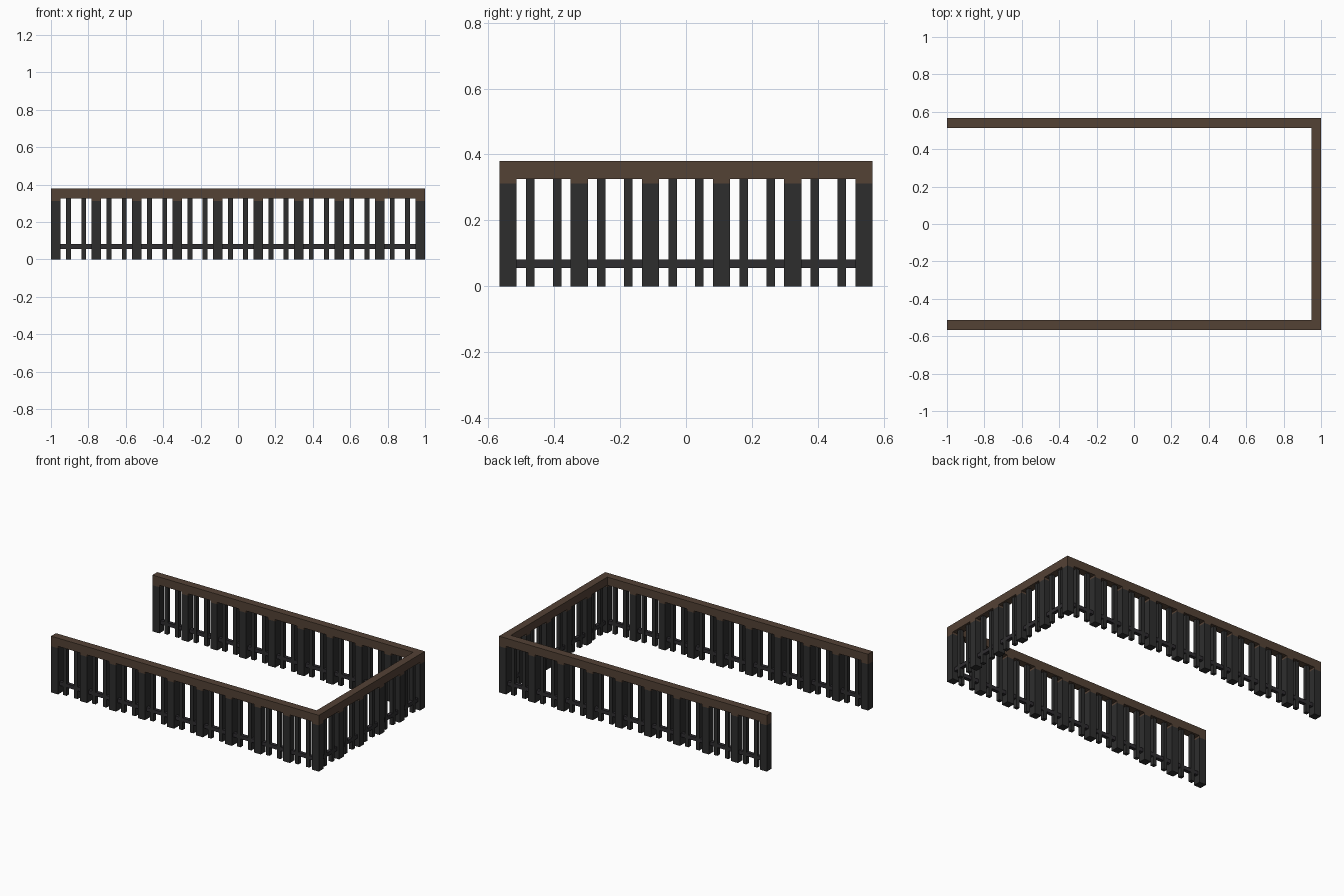
import bpy, bmesh
from mathutils import Vector, Matrix

if "Cube" in bpy.data.objects:
    bpy.data.objects.remove(bpy.data.objects["Cube"])


def material(name, rgb):
    m = bpy.data.materials.new(name)
    m.diffuse_color = (*rgb, 1)
    m.use_nodes = True
    m.node_tree.nodes["Principled BSDF"].inputs["Base Color"].default_value = m.diffuse_color
    return m


BROWN = material("brown_wood", (0.088, 0.054, 0.036))
DARK = material("dark_metal", (0.027, 0.027, 0.027))
PLUM = material("dark_bottom_rail", (0.028, 0.026, 0.030))


def boxes(name, mat, items):
    """One object from a list of (low corner, high corner) boxes."""
    bm = bmesh.new()
    for lo, hi in items:
        lo, hi = Vector(lo), Vector(hi)
        bmesh.ops.create_cube(bm, size=1, matrix=Matrix.Translation((lo + hi) / 2)
                              @ Matrix.Diagonal((*(hi - lo), 1)))
    me = bpy.data.meshes.new(name)
    bm.to_mesh(me)
    bm.free()
    me.materials.append(mat)
    ob = bpy.data.objects.new(name, me)
    bpy.context.collection.objects.link(ob)


def upright(x, y, w, z0, z1):
    h = w / 2
    return (x - h, y - h, z0), (x + h, y + h, z1)


X, Y, W, B = 0.974, 0.54, 0.052, 0.026   # rail centre lines, post and baluster width
TOP, UNDER, CAP = 0.38, 0.325, 0.312

# Post and baluster positions along the three sides
posts, balusters = set(), []


def run(start, end, bays):
    a, b = Vector(start), Vector(end)
    step = (b - a) / bays
    for i in range(bays + 1):
        p = a + step * i
        posts.add((round(p.x, 4), round(p.y, 4)))
        if i < bays:
            for t in (0.311, 0.689):
                q = p + step * t
                balusters.append((q.x, q.y))


run((-X, -Y), (X, -Y), 9)
run((-X, Y), (X, Y), 9)
run((X, -Y), (X, Y), 5)
posts = sorted(posts)

boxes("posts", DARK, [upright(x, y, W, 0, CAP) for x, y in posts])
boxes("post_caps", BROWN, [upright(x, y, W, CAP, UNDER) for x, y in posts])
boxes("balusters", DARK, [upright(x, y, B, 0, UNDER) for x, y in balusters])

# Brown handrail on three sides
h = W / 2
boxes("handrail", BROWN,
      [((-1, s * Y - h, UNDER), (1, s * Y + h, TOP)) for s in (-1, 1)]
      + [((X - h, -Y + h, UNDER), (X + h, Y - h, TOP))])

# Thin bottom rail threaded through the balusters
r = 0.012
boxes("bottom_rail", PLUM,
      [((-X, s * Y - r, 0.056), (X, s * Y + r, 0.081)) for s in (-1, 1)]
      + [((X - r, -Y, 0.056), (X + r, Y, 0.081))])
